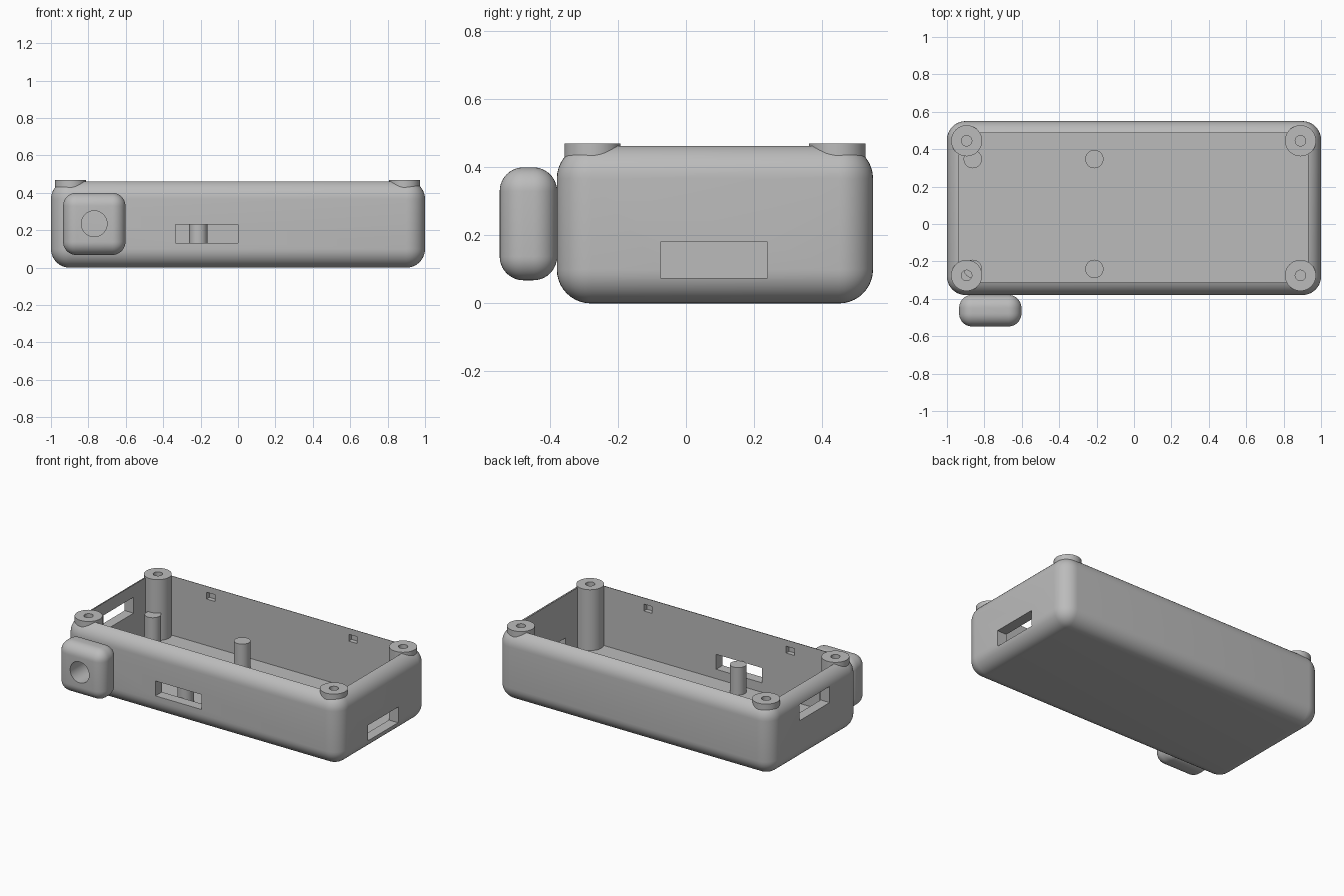
import bpy
import bmesh
import math
from mathutils import Matrix, Vector

default = bpy.data.objects.get("Cube")
if default:
    bpy.data.objects.remove(default, do_unlink=True)

grey = bpy.data.materials.new("light_grey_plastic")
grey.use_nodes = True
COLOUR = (0.5, 0.5, 0.5, 1)
grey.diffuse_color = COLOUR
grey.node_tree.nodes["Principled BSDF"].inputs["Base Color"].default_value = COLOUR


def to_object(name, bm):
    mesh = bpy.data.meshes.new(name)
    bm.to_mesh(mesh)
    bm.free()
    mesh.materials.append(grey)
    obj = bpy.data.objects.new(name, mesh)
    bpy.context.collection.objects.link(obj)
    return obj


def box(name, low, high, radius=0):
    """Box between two corners, with all edges rounded if radius is given."""
    low, high = Vector(low), Vector(high)
    bm = bmesh.new()
    bmesh.ops.create_cube(bm, size=1)
    bmesh.ops.scale(bm, vec=high - low, verts=bm.verts)
    bmesh.ops.translate(bm, vec=(low + high) / 2, verts=bm.verts)
    if radius:
        bmesh.ops.bevel(bm, geom=bm.edges[:], offset=radius, segments=10,
                        profile=0.5, affect='EDGES')
    return to_object(name, bm)


def cylinder(name, start, end, radius):
    start, end = Vector(start), Vector(end)
    axis = end - start
    turn = axis.to_track_quat('Z', 'Y').to_matrix().to_4x4()
    bm = bmesh.new()
    bmesh.ops.create_cone(bm, cap_ends=True, segments=48, radius1=radius,
                          radius2=radius, depth=axis.length,
                          matrix=Matrix.Translation((start + end) / 2) @ turn)
    return to_object(name, bm)


def cut(obj, *cutters):
    """Subtract the cutters, bake the result and discard them."""
    for cutter in cutters:
        mod = obj.modifiers.new("cut", 'BOOLEAN')
        mod.operation = 'DIFFERENCE'
        mod.solver = 'EXACT'
        mod.object = cutter
    graph = bpy.context.evaluated_depsgraph_get()
    obj.data = bpy.data.meshes.new_from_object(obj.evaluated_get(graph))
    obj.modifiers.clear()
    for cutter in cutters:
        bpy.data.objects.remove(cutter, do_unlink=True)


def finish(obj):
    bpy.ops.object.select_all(action='DESELECT')
    obj.select_set(True)
    bpy.context.view_layer.objects.active = obj
    bpy.ops.object.shade_smooth_by_angle(angle=math.radians(30))


FLOOR = 0.07
LEFT, RIGHT = -0.935, 0.93      # inner wall faces
FRONT, BACK = -0.313, 0.487

# Open tray with rounded outside, square cavity and port openings
tray = box("case_tray", (-1, -0.38, 0), (1, 0.55, 0.467), 0.1)
cutters = [
    box("cavity", (LEFT, FRONT, FLOOR), (RIGHT, BACK, 1)),
    box("right_end_port", (0.8, -0.075, 0.075), (1.1, 0.24, 0.18)),
    box("left_end_port", (-1.1, -0.065, 0.275), (-0.8, 0.25, 0.38)),
    box("front_port", (-0.335, -0.5, 0.132), (0, -0.25, 0.23)),
]
# Blind snap pockets on the inner long walls
for x in (-0.54, 0.495):
    for wall in (FRONT, BACK):
        cutters.append(box("pocket", (x - 0.03, wall - 0.03, 0.375),
                           (x + 0.03, wall + 0.03, 0.42)))
cut(tray, *cutters)
finish(tray)

# Corner screw bosses, drilled down to the floor
for side, x in (("left", -0.895), ("right", 0.89)):
    for end, y in (("front", -0.275), ("back", 0.445)):
        boss = cylinder(f"screw_boss_{end}_{side}", (x, y, FLOOR - 0.02),
                        (x, y, 0.47), 0.083)
        cut(boss, cylinder("drill", (x, y, FLOOR), (x, y, 1), 0.028))
        finish(boss)

# Board support posts
for x in (-0.862, -0.212):
    for y in (-0.24, 0.347):
        finish(cylinder("support_post", (x, y, FLOOR - 0.02), (x, y, 0.25), 0.049))

# Rounded lug on the front with a round hole
lug = box("front_lug", (-0.935, -0.548, 0.068), (-0.602, -0.379, 0.4), 0.07)
cut(lug, cylinder("lug_drill", (-0.769, -0.7, 0.235), (-0.769, -0.3, 0.235), 0.069))
finish(lug)
